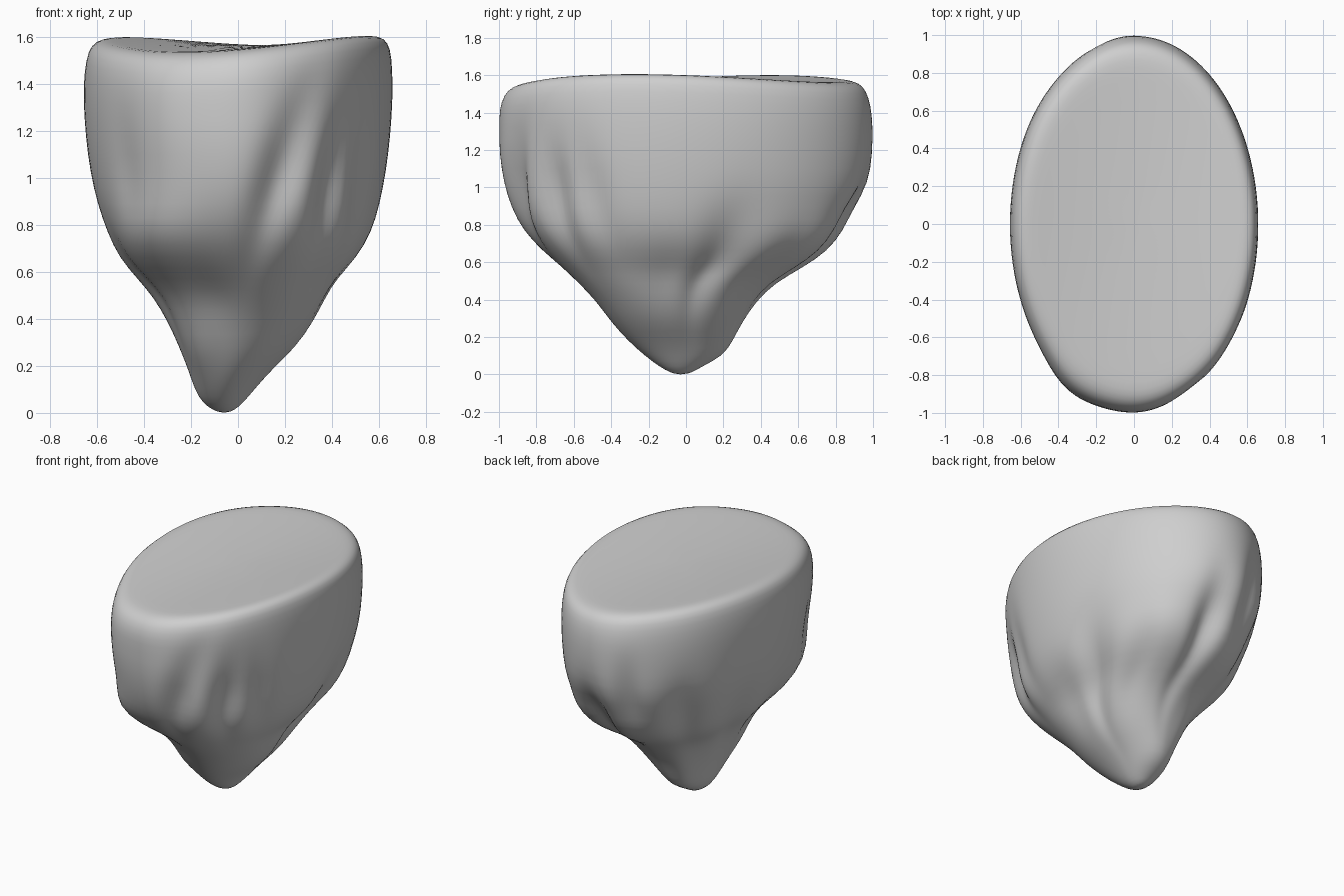
import bpy, bmesh
from math import sin, cos, exp, radians

cube = bpy.data.objects.get("Cube")
if cube:
    bpy.data.objects.remove(cube)

# Profile: height, then left, right, front and back extents
PROFILE = [
    (0.008, -0.10, -0.02, -0.08, 0.03), (0.04, -0.15, 0.02, -0.14, 0.08),
    (0.10, -0.185, 0.07, -0.22, 0.20), (0.18, -0.21, 0.14, -0.31, 0.25),
    (0.28, -0.25, 0.25, -0.40, 0.30), (0.39, -0.30, 0.335, -0.48, 0.375),
    (0.49, -0.36, 0.40, -0.58, 0.48), (0.57, -0.43, 0.45, -0.67, 0.63),
    (0.66, -0.51, 0.525, -0.77, 0.77), (0.77, -0.56, 0.575, -0.87, 0.855),
    (0.89, -0.60, 0.605, -0.935, 0.91), (1.02, -0.63, 0.63, -0.975, 0.985),
    (1.18, -0.65, 0.65, -1.0, 1.0), (1.33, -0.66, 0.66, -1.0, 1.0),
    (1.43, -0.655, 0.658, -1.0, 0.99), (1.51, -0.64, 0.65, -0.975, 0.965),
    (1.548, -0.61, 0.625, -0.935, 0.93), (1.562, -0.56, 0.58, -0.88, 0.87),
]
# Gullies: angle, middle height, half height, half width, depth, drift per height
# (a negative depth makes a bulge)
GULLIES = [
    (286, 0.98, 0.28, 7, 0.10, 32), (311, 0.96, 0.24, 6, 0.11, 8),
    (327, 0.98, 0.25, 6, 0.06, -10), (352, 0.52, 0.16, 14, 0.08, 10),
    (14, 0.55, 0.25, 9, 0.16, 10), (45, 0.58, 0.18, 8, 0.06, 0),
    (82, 0.70, 0.25, 8, 0.13, 0), (108, 1.02, 0.18, 6, 0.06, 0),
    (136, 0.80, 0.22, 8, 0.08, 0), (168, 0.66, 0.22, 8, 0.09, 0),
    (200, 0.52, 0.18, 8, 0.06, -20), (222, 1.02, 0.18, 6, 0.03, 0),
    (228, 0.73, 0.16, 22, -0.12, 0), (252, 0.50, 0.10, 14, 0.06, 0),
    (226, 0.30, 0.14, 20, -0.13, 0), (125, 0.32, 0.16, 18, -0.10, 0),
    (50, 0.74, 0.16, 14, -0.05, 0), (238, 1.25, 0.45, 14, -0.03, 0),
    (292, 1.40, 0.30, 14, 0.012, 0), (122, 1.35, 0.35, 18, 0.012, 0),
]
SEGMENTS = 72


def carve(angle, z):
    """Radius factor left after the gullies have worn the side."""
    factor = 1.0
    for mid, height, half, width, depth, drift in GULLIES:
        offset = (angle - mid - drift * (z - height) + 180) % 360 - 180
        factor -= depth * exp(-(offset / width) ** 2 - ((z - height) / half) ** 2)
    return factor


def saddle(x, y, z):
    """Warp the rim and top: two opposite corners high, the others low."""
    blend = max(0.0, min(1.0, (z - 1.2) / 0.35))
    u, v = x / 0.6, y / 0.92
    bowl = 0.016 * (u * u + v * v)
    twist = 0.02 * (u * u - v * v) - 0.047 * u * v
    return z + blend * (bowl + twist + 0.007 * u + 0.012 * v)


bm = bmesh.new()


def ring(level, scale=1.0):
    z, left, right, front, back = level
    cx, cy = (left + right) / 2, (front + back) / 2
    verts = []
    for i in range(SEGMENTS):
        angle = 360 * i / SEGMENTS
        t = radians(angle)
        r = scale * carve(angle, z)
        x = cx + r * (right - left) / 2 * cos(t)
        y = cy + r * (back - front) / 2 * sin(t)
        verts.append(bm.verts.new((x, y, saddle(x, y, z))))
    return verts


# Side rings, then shrinking rings across the top
rings = [ring(level) for level in PROFILE]
rings += [ring((1.563,) + PROFILE[-1][1:], s) for s in (0.92, 0.6, 0.3)]
for lower, upper in zip(rings, rings[1:]):
    for i in range(SEGMENTS):
        j = (i + 1) % SEGMENTS
        bm.faces.new((lower[i], lower[j], upper[j], upper[i]))

# Close the tip and the middle of the top
for loop, point in ((rings[0], (-0.06, -0.03, 0)), (rings[-1], (0, 0, 1.563))):
    centre = bm.verts.new(point)
    for i in range(SEGMENTS):
        bm.faces.new((loop[i], loop[(i + 1) % SEGMENTS], centre))
bmesh.ops.recalc_face_normals(bm, faces=bm.faces)

mesh = bpy.data.meshes.new("floating_rock")
bm.to_mesh(mesh)
bm.free()
rock = bpy.data.objects.new("floating_rock", mesh)
bpy.context.collection.objects.link(rock)

# Plain grey stone
stone = bpy.data.materials.new("grey_stone")
stone.use_nodes = True
colour = (0.62, 0.62, 0.62, 1)
stone.diffuse_color = colour
stone.node_tree.nodes["Principled BSDF"].inputs["Base Color"].default_value = colour
mesh.materials.append(stone)

# Smooth, rounded surface
mesh.polygons.foreach_set("use_smooth", [True] * len(mesh.polygons))
subdivision = rock.modifiers.new("rounding", 'SUBSURF')
subdivision.levels = subdivision.render_levels = 1
